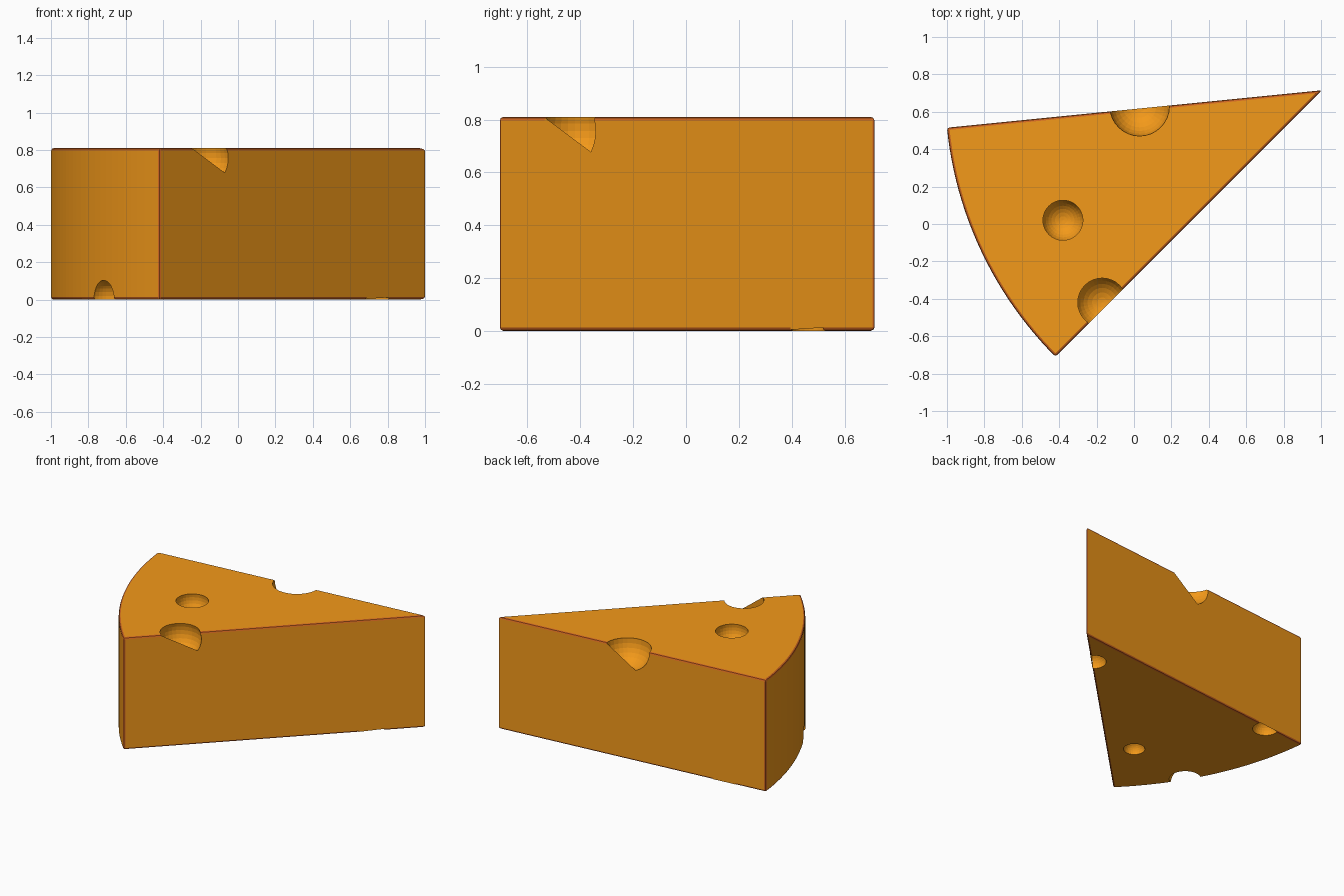
import bpy, bmesh
from math import sin, cos, radians
from mathutils import Vector, Matrix

if "Cube" in bpy.data.objects:
    bpy.data.objects.remove(bpy.data.objects["Cube"])

TIP = Vector((1.005, 0.715, 0))
RADIUS, HEIGHT = 2.015, 0.81
A_BACK, A_FRONT, STEPS = 185.7, 225.0, 24


def material(name, color):
    m = bpy.data.materials.new(name)
    m.diffuse_color = (*color, 1)
    m.use_nodes = True
    m.node_tree.nodes["Principled BSDF"].inputs["Base Color"].default_value = m.diffuse_color
    return m


cheese = material("cheese", (0.90, 0.32, 0.01))
rind = material("rind", (0.62, 0.13, 0.015))


def add_object(name, bm, mats):
    me = bpy.data.meshes.new(name)
    bm.to_mesh(me)
    bm.free()
    for m in mats:
        me.materials.append(m)
    ob = bpy.data.objects.new(name, me)
    bpy.context.collection.objects.link(ob)
    return ob


# Wedge: pie-slice profile extruded upwards
bm = bmesh.new()
pts = [TIP]
for i in range(STEPS + 1):
    a = radians(A_BACK + (A_FRONT - A_BACK) * i / STEPS)
    pts.append(TIP + RADIUS * Vector((cos(a), sin(a), 0)))
base = bm.faces.new([bm.verts.new(p) for p in pts])
top = bmesh.ops.extrude_face_region(bm, geom=[base])["geom"]
bmesh.ops.translate(bm, vec=(0, 0, HEIGHT),
                    verts=[v for v in top if isinstance(v, bmesh.types.BMVert)])
bmesh.ops.recalc_face_normals(bm, faces=bm.faces)
wedge = add_object("cheese_wedge", bm, [cheese, rind])

# Darker bevelled edges
bev = wedge.modifiers.new("edge_bevel", "BEVEL")
bev.width, bev.segments, bev.material = 0.013, 2, 1
bev.limit_method, bev.angle_limit = "ANGLE", radians(30)

# Holes: x, y, z, radius
HOLES = [
    (-0.38, 0.02, 0.785, 0.11),
    (-0.17, -0.42, 0.757, 0.141),
    (0.03, 0.63, 0.805, 0.16),
    (-0.198, -0.234, 0.0, 0.07),
    (-0.685, 0.52, 0.0, 0.085),
    (0.74, 0.465, 0.0, 0.087),
    (-0.705, -0.32, 0.0, 0.105),
]
bm = bmesh.new()
for x, y, z, r in HOLES:
    bmesh.ops.create_uvsphere(bm, u_segments=32, v_segments=16, radius=r,
                              matrix=Matrix.Translation((x, y, z)))
cutter = add_object("hole_cutter", bm, [cheese])
cutter.hide_render = True
cut = wedge.modifiers.new("holes", "BOOLEAN")
cut.operation, cut.solver, cut.object = "DIFFERENCE", "EXACT", cutter

# Bake the modifiers and drop the cutter
dg = bpy.context.evaluated_depsgraph_get()
baked = bpy.data.meshes.new_from_object(wedge.evaluated_get(dg))
wedge.modifiers.clear()
wedge.data = baked
bpy.data.objects.remove(cutter)

# Thin skins of cheese left across parts of the holes on the cut faces
bm = bmesh.new()


def skin(face_angle, side, s0, z0, r, a0, a1):
    a = radians(face_angle)
    along = Vector((cos(a), sin(a), 0))
    out = Vector((-sin(a), cos(a), 0)) * side
    vs = []
    for i in range(25):
        t = radians(a0 + (a1 - a0) * i / 24)
        p = TIP + along * (s0 + r * cos(t)) + out * 0.0006
        p.z = min(max(z0 + r * sin(t), 0.004), HEIGHT - 0.004)
        vs.append(bm.verts.new(p))
    f = bm.faces.new(vs)
    f.normal_update()
    if f.normal.dot(out) < 0:
        f.normal_flip()


skin(A_FRONT, 1, 1.633, 0.757, 0.141, 22, -145)
skin(A_FRONT, 1, 0.364, 0.0, 0.088, 0, 172)
skin(A_BACK, -1, 0.979, 0.805, 0.162, 180, 292)
skin(A_BACK, -1, 1.70, 0.0, 0.087, 0, 180)
add_object("cut_face_skin", bm, [cheese])
